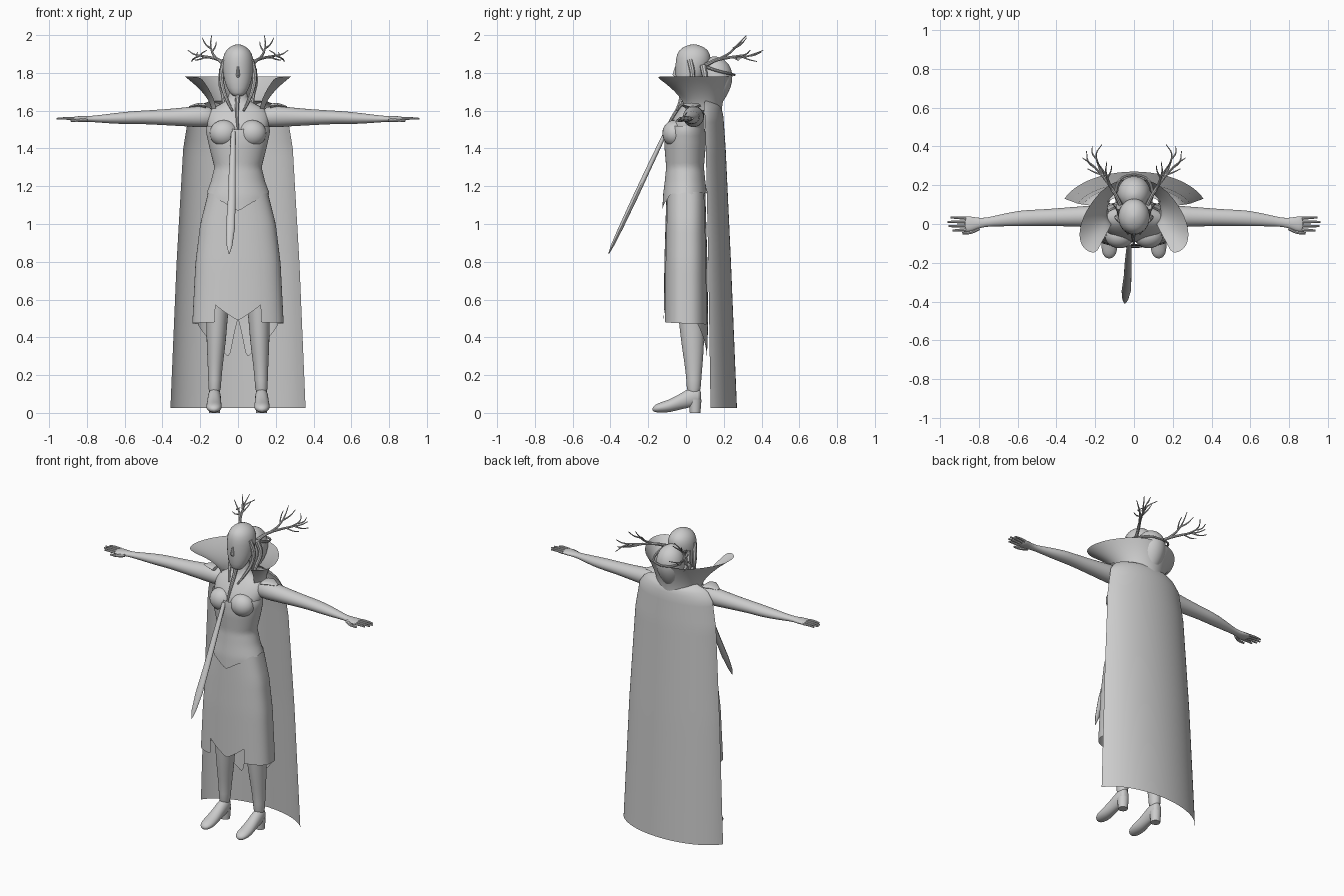
import bpy, bmesh, math
from math import sin, cos, pi, radians


def make(name, verts, faces, subsurf=0):
    me = bpy.data.meshes.new(name)
    me.from_pydata(verts, [], faces)
    bm = bmesh.new()
    bm.from_mesh(me)
    bmesh.ops.recalc_face_normals(bm, faces=bm.faces)
    bm.to_mesh(me)
    bm.free()
    ob = bpy.data.objects.new(name, me)
    bpy.context.collection.objects.link(ob)
    if subsurf:
        m = ob.modifiers.new("smooth", 'SUBSURF')
        m.levels = m.render_levels = subsurf
    return ob


def loft(name, secs, axis='z', n=24, subsurf=0):
    """Closed body through elliptical sections (x, y, z, a, b)."""
    v, f = [], []
    for x, y, z, a, b in secs:
        for i in range(n):
            c, s = a * cos(2 * pi * i / n), b * sin(2 * pi * i / n)
            v.append({'z': (x + c, y + s, z), 'x': (x, y + c, z + s), 'y': (x + c, y, z + s)}[axis])
    for r in range(len(secs) - 1):
        for i in range(n):
            j = (i + 1) % n
            f.append((r * n + i, r * n + j, (r + 1) * n + j, (r + 1) * n + i))
    f.append(tuple(range(n)))
    f.append(tuple(range((len(secs) - 1) * n, len(secs) * n)))
    return make(name, v, f, subsurf)


def sheet(name, fn, nu, nv, subsurf=0):
    """Open surface from fn(u, v), u and v in 0..1."""
    v = [fn(i / nu, j / nv) for j in range(nv + 1) for i in range(nu + 1)]
    w = nu + 1
    f = [(j * w + i, j * w + i + 1, (j + 1) * w + i + 1, (j + 1) * w + i)
         for j in range(nv) for i in range(nu)]
    return make(name, v, f, subsurf)


def tube(name, pts, r0, r1):
    """Tapered round branch through points."""
    cu = bpy.data.curves.new(name, 'CURVE')
    cu.dimensions, cu.bevel_depth, cu.bevel_resolution = '3D', 1.0, 2
    cu.resolution_u, cu.use_fill_caps = 4, True
    sp = cu.splines.new('BEZIER')
    sp.bezier_points.add(len(pts) - 1)
    for i, (p, q) in enumerate(zip(sp.bezier_points, pts)):
        p.co, p.radius = q, r0 + (r1 - r0) * i / (len(pts) - 1)
        p.handle_left_type = p.handle_right_type = 'AUTO'
    ob = bpy.data.objects.new(name, cu)
    bpy.context.collection.objects.link(ob)
    return ob


def interp(table, z):
    """Linear lookup in rows (z, a, b, ...) with descending z."""
    for p, q in zip(table, table[1:]):
        if z >= q[0]:
            t = min(1, max(0, (p[0] - z) / (p[0] - q[0])))
            return [a + (b - a) * t for a, b in zip(p[1:], q[1:])]
    return table[-1][1:]


# head, hair bun, neck and chest
loft("head", [(0, -.01, 1.675, .02, .02), (0, -.005, 1.69, .045, .04), (0, .015, 1.75, .073, .07),
              (0, .035, 1.82, .083, .092), (0, .04, 1.88, .083, .095), (0, .04, 1.92, .066, .08),
              (0, .04, 1.943, .036, .045), (0, .04, 1.952, .006, .006)], subsurf=1)
loft("nose", [(0, -.052, 1.835, .005, .006), (0, -.058, 1.79, .01, .014), (0, -.05, 1.775, .007, .008)], n=10)
loft("hair_bun", [(0, .15, 1.61, .015, .015), (0, .155, 1.65, .05, .045), (0, .16, 1.72, .083, .08),
                  (0, .16, 1.79, .09, .092), (0, .155, 1.85, .07, .075), (0, .15, 1.878, .038, .04),
                  (0, .15, 1.888, .006, .006)], subsurf=1)
loft("chest", [(0, 0, 1.44, .145, .095), (0, 0, 1.5, .16, .1), (0, .015, 1.56, .17, .085),
               (0, .03, 1.61, .15, .065), (0, .04, 1.635, .09, .055), (0, .04, 1.66, .048, .048),
               (0, .04, 1.75, .042, .045)], subsurf=1)

# corset with pointed lower edge
body = [(1.54, .162, .092), (1.49, .17, .108), (1.42, .155, .11), (1.3, .125, .1), (1.22, .145, .108),
        (1.15, .172, .117), (1.06, .175, .12)]


def corset(u, v):
    a = 2 * pi * u
    front = max(0, cos(a))
    low = 1.155 - .085 * front ** 5 + .012 * abs(sin(a * 5))
    top = 1.52 - .02 * front ** 8
    z = top + (low - top) * v
    rx, ry = interp(body, z)
    return (rx * sin(a), -ry * cos(a) - .005, z)


sheet("corset", corset, 64, 20)

# skirt panels
flare = [(1.2, .15, .105), (1.12, .17, .108), (1.0, .2, .112), (.8, .225, .118), (.47, .242, .122), (.25, .235, .115)]


def panel(name, a0, a1, hem, scale=1.0):
    def fn(u, v):
        a = radians(a0 + (a1 - a0) * u)
        z = 1.17 + (hem(u) - 1.17) * v
        rx, ry = interp(flare, z)
        s, c = sin(a), cos(a)
        return (scale * rx * math.copysign(abs(s) ** .9, s),
                -scale * ry * math.copysign(abs(c) ** .75, c), z)
    return sheet(name, fn, 24, 16)


panel("front_skirt_panel", -32, 32, lambda u: .49 + .09 * abs(2 * u - 1), .97)
for s in (-1, 1):
    panel("side_skirt_panel", s * 28, s * 150, lambda u: .48 - .012 * u)
    panel("back_skirt_tail", s * 115, s * 180, lambda u: .47 - .17 * min(1, u / .82) + .2 * max(0, (u - .86) / .14), .96)

# cape
drape = [(1.65, .15, .1, .15), (1.625, .22, .095, .185), (1.57, .262, .1, .198), (1.4, .29, .105, .21),
         (.8, .325, .118, .238), (.02, .358, .13, .27)]


def cape(u, v):
    t = 2 * u - 1
    z = 1.65 - 1.625 * v ** 1.6
    w, edge, back = interp(drape, z)
    return (w * sin(t * pi / 2) * .5 + w * t * .5, edge + (back - edge) * cos(t * pi / 2) ** .9 if abs(t) < 1 else edge, z)


sheet("cape", cape, 32, 32)

# flaring collar
rim = [(0, .245), (.12, .215), (.2, .14), (.265, .04), (.288, -.06), (.265, -.13), (.2, -.158)]
base = [(0, .195), (.06, .18), (.11, .145), (.135, .1), (.14, .06), (.135, .03), (.115, 0)]


def collar(u, v):
    k = round(u * 12) - 6
    (rx, ry), (bx, by) = rim[abs(k)], base[abs(k)]
    t = v ** 1.7
    s = -1 if k < 0 else 1
    return (s * (bx + (rx - bx) * t), by + (ry - by) * t, 1.6 + .18 * v)


sheet("collar", collar, 12, 6, 2)

# slim hanging blade
loft("blade", [(-.025, -.105, 1.49, .012, .012), (-.03, -.2, 1.29, .018, .014), (-.033, -.27, 1.14, .02, .015),
               (-.04, -.345, .98, .024, .013), (-.045, -.39, .885, .015, .009), (-.047, -.41, .84, .002, .002)], n=12)

# thin front tendril at the throat
tube("throat_pendant", [(0, -.02, 1.69), (-.005, -.035, 1.63), (-.004, -.075, 1.56), (0, -.11, 1.5)], .014, .005)

for s in (-1, 1):
    # bust
    bpy.ops.mesh.primitive_uv_sphere_add(segments=24, ring_count=14, radius=1, location=(s * .075, -.06, 1.48))
    bust = bpy.context.object
    bust.name = "bust"
    bust.scale = (.075, .065, .07)

    # arm with palm
    loft("arm", [(s * .12, .04, 1.565, .05, .05), (s * .19, .04, 1.57, .058, .06), (s * .28, .038, 1.567, .053, .05),
                 (s * .4, .035, 1.565, .046, .042), (s * .5, .032, 1.565, .042, .036),
                 (s * .58, .03, 1.562, .042, .034), (s * .68, .02, 1.558, .032, .026), (s * .77, .008, 1.556, .021, .016),
                 (s * .81, .003, 1.556, .03, .016), (s * .85, 0, 1.557, .041, .014), (s * .875, 0, 1.557, .039, .011)],
         'x', 20, 1)
    for i, tip in enumerate((.935, .955, .96, .945)):
        y = -.03 + .02 * i
        tube("finger", [(s * .865, y, 1.557), (s * .91, y * 1.08, 1.559), (s * tip, y * 1.12, 1.557)], .009, .005)
    tube("thumb", [(s * .8, -.02, 1.553), (s * .84, -.042, 1.548), (s * .885, -.047, 1.546)], .012, .006)

    # shoulder leaf
    loft("shoulder_leaf", [(s * .17, .03, 1.625, .05, .012), (s * .21, .03, 1.632, .045, .01),
                           (s * .26, .035, 1.62, .012, .004)], 'x', 12)

    # leg and boot
    loft("leg", [(s * .085, .01, 1.1, .075, .085), (s * .095, .01, .85, .078, .085), (s * .108, .022, .6, .064, .072),
                 (s * .112, .03, .48, .056, .068), (s * .115, .035, .38, .052, .062), (s * .12, .04, .27, .042, .05),
                 (s * .123, .042, .17, .034, .038), (s * .125, .04, .09, .034, .038)], n=20, subsurf=1)
    loft("boot_foot", [(s * .125, .08, .09, .012, .025), (s * .125, .07, .085, .03, .045), (s * .125, .03, .085, .036, .055),
                       (s * .126, -.03, .06, .036, .042), (s * .127, -.09, .035, .042, .034),
                       (s * .127, -.14, .028, .041, .027), (s * .127, -.168, .022, .028, .019),
                       (s * .127, -.178, .02, .008, .006)], 'y', 20, 1)
    loft("boot_heel", [(s * .125, .048, 0, .029, .028), (s * .125, .048, .07, .034, .034)], n=16)

    # hair locks framing the face
    tube("hair_lock", [(s * .07, .02, 1.87), (s * .088, .035, 1.79), (s * .08, .03, 1.72), (s * .055, -.01, 1.65),
                       (s * .03, -.05, 1.6)], .016, .006)
    tube("back_hair_lock", [(s * .075, .09, 1.84), (s * .092, .1, 1.76), (s * .08, .07, 1.68), (s * .075, .04, 1.62)], .018, .007)
    # twig wreath round the bun
    tube("wreath_twig", [(s * .085, .11, 1.83), (s * .094, .17, 1.81), (s * .065, .235, 1.795), (0, .256, 1.79)], .008, .006)

    # branching antler
    branches = [
        ([(.07, .1, 1.84), (.1, .16, 1.868), (.14, .22, 1.88), (.19, .28, 1.89), (.235, .32, 1.9), (.265, .34, 1.92)], .011),
        ([(.11, .17, 1.87), (.135, .23, 1.905), (.145, .27, 1.945), (.14, .32, 1.998)], .008),
        ([(.144, .25, 1.93), (.17, .29, 1.95), (.19, .32, 1.985)], .006),
        ([(.138, .235, 1.91), (.12, .27, 1.94), (.115, .3, 1.965)], .005),
        ([(.15, .23, 1.882), (.185, .31, 1.885), (.195, .36, 1.9), (.165, .41, 1.92)], .007),
        ([(.19, .33, 1.89), (.215, .365, 1.895), (.215, .4, 1.91)], .005),
        ([(.2, .29, 1.893), (.235, .32, 1.875), (.245, .375, 1.86)], .006),
        ([(.17, .255, 1.885), (.21, .27, 1.87), (.24, .285, 1.87)], .005)]
    for pts, r in branches:
        tube("antler_branch", [(s * x, y, z) for x, y, z in pts], r, .002)

# curves to meshes, then smooth shading
bpy.ops.object.select_all(action='DESELECT')
for ob in bpy.context.scene.objects:
    if ob.type == 'CURVE':
        ob.select_set(True)
        bpy.context.view_layer.objects.active = ob
bpy.ops.object.convert(target='MESH')
bpy.ops.object.select_all(action='SELECT')
bpy.ops.object.shade_smooth_by_angle(angle=radians(40))
